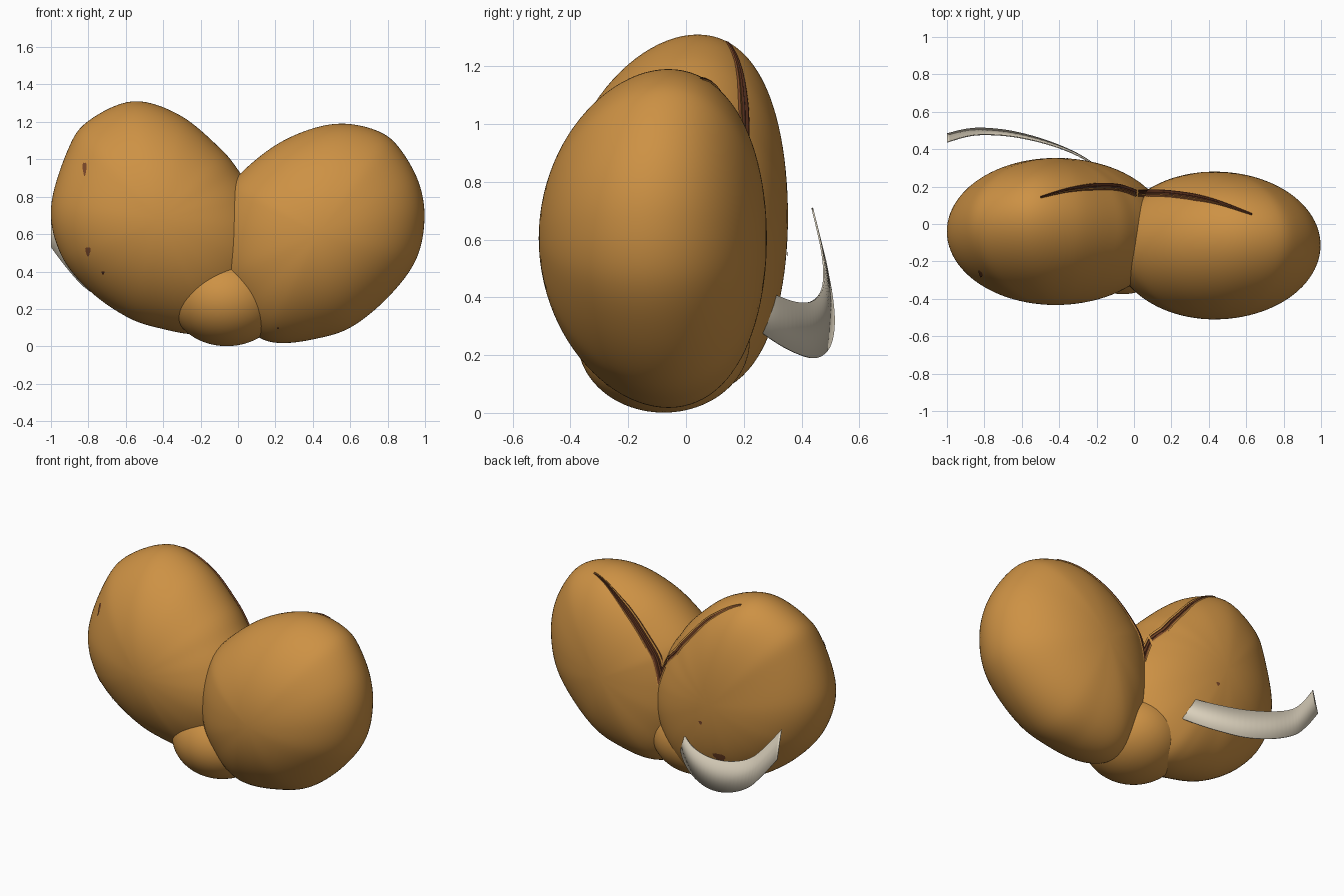
import bpy, math
from mathutils import Vector
from mathutils.bvhtree import BVHTree

if "Cube" in bpy.data.objects:
    bpy.data.objects.remove(bpy.data.objects["Cube"])


def material(name, rgb):
    m = bpy.data.materials.new(name)
    m.diffuse_color = (*rgb, 1)
    m.use_nodes = True
    m.node_tree.nodes["Principled BSDF"].inputs["Base Color"].default_value = m.diffuse_color
    return m


COOKIE = material("baked_golden", (0.61, 0.285, 0.058))
DARK = material("dark_crust", (0.075, 0.022, 0.009))
BROWN = material("brown_crust", (0.20, 0.065, 0.022))
PAPER = material("paper_cream", (0.70, 0.63, 0.50))


def add_mesh(name, verts, faces, mats, indices=None):
    me = bpy.data.meshes.new(name)
    me.from_pydata(verts, [], faces)
    for m in mats:
        me.materials.append(m)
    if indices:
        for p, i in zip(me.polygons, indices):
            p.material_index = i
    ob = bpy.data.objects.new(name, me)
    bpy.context.collection.objects.link(ob)
    bpy.ops.object.select_all(action='DESELECT')
    bpy.context.view_layer.objects.active = ob
    ob.select_set(True)
    bpy.ops.object.mode_set(mode='EDIT')
    bpy.ops.mesh.select_all(action='SELECT')
    bpy.ops.mesh.normals_make_consistent(inside=False)
    bpy.ops.object.mode_set(mode='OBJECT')
    bpy.ops.object.shade_smooth_by_angle(angle=math.radians(50))
    return ob


def spline(pts, steps, closed):
    """Catmull-Rom curve through the points."""
    pts = [Vector(p) for p in pts]
    n = len(pts)
    get = (lambda i: pts[i % n]) if closed else (lambda i: pts[max(0, min(n - 1, i))])
    out = []
    for i in range(n if closed else n - 1):
        a, b, c, d = (get(i + k) for k in (-1, 0, 1, 2))
        for s in range(steps):
            t = s / steps
            out.append(0.5 * (2 * b + (c - a) * t + (2 * a - 5 * b + 4 * c - d) * t * t
                              + (3 * b - a - 3 * c + d) * t ** 3))
    if not closed:
        out.append(pts[-1])
    return out


def lobe(name, outline, centre, depth, bow, half_height, rings=48):
    """Puffed body: front outline scaled by a half-ellipse through its depth."""
    cx, cy, cz = centre
    loop = spline(outline, 8, True)
    n = len(loop)
    verts, faces = [], []
    for j in range(1, rings):
        a = -math.pi / 2 + math.pi * j / rings
        for p in loop:
            dx, dz = (p[0] - cx) * math.cos(a), (p[1] - cz) * math.cos(a)
            verts.append((cx + dx, cy + depth * math.sin(a) + bow * (dz / half_height) ** 2, cz + dz))
    for j in range(rings - 2):
        for i in range(n):
            k = (i + 1) % n
            faces.append((j * n + i, j * n + k, (j + 1) * n + k, (j + 1) * n + i))
    verts += [(cx, cy - depth, cz), (cx, cy + depth, cz)]
    last = (rings - 2) * n
    for i in range(n):
        k = (i + 1) % n
        faces.append((len(verts) - 2, k, i))
        faces.append((len(verts) - 1, last + i, last + k))
    return add_mesh(name, verts, faces, [COOKIE])


# Cookie body: two big folded halves and the pinched bottom
left = lobe("left_half", [
    (-1, .74), (-.91, 1.05), (-.8, 1.205), (-.56, 1.31), (-.31, 1.235), (-.09, 1.053),
    (.013, .925), (.1, .79), (.17, .6), (.165, .4), (.06, .2), (-.1, .085),
    (-.23, .064), (-.39, .09), (-.58, .15), (-.79, .294), (-.945, .487)],
    (-.42, -.04, .68), .393, .08, .63)
right = lobe("right_half", [
    (.997, .68), (.965, .88), (.86, 1.064), (.75, 1.15), (.575, 1.19), (.4, 1.165), (.2, 1.075),
    (.01, .92), (-.065, .8), (-.11, .6), (-.1, .36), (0, .16), (.1, .055),
    (.22, .018), (.4, .037), (.6, .1), (.8, .26), (.95, .46)],
    (.43, -.115, .605), .395, .055, .59)
tip = lobe("pinched_bottom", [
    (-.06 + .3 * math.cos(i * math.pi / 8), .25 + .249 * math.sin(i * math.pi / 8)) for i in range(16)],
    (-.06, -.077, .25), .298, 0, .25)

# One search tree over the body, for laying details on the surface
verts, polys = [], []
for ob in (left, right, tip):
    base = len(verts)
    verts += [v.co.copy() for v in ob.data.vertices]
    polys += [[base + i for i in p.vertices] for p in ob.data.polygons]
body = BVHTree.FromPolygons(verts, polys)


def on_body(origin, direction, fallback):
    """Surface point and outward normal; nearest point where the ray misses."""
    d = Vector(direction)
    pos, nor = body.ray_cast(Vector(origin), d)[:2]
    if pos is None:
        pos, nor = body.find_nearest(Vector(fallback))[:2]
        return pos, nor
    return pos, (nor if nor.dot(d) < 0 else -nor)


def seam(name, path):
    """Tapered cracked lip laid over the top of the body."""
    cols = [-.021, -.015, -.008, -.002, .004, .011, .016, .023]
    lift = [-.006, .008, .003, .009, .002, .008, .004, -.006]
    kinds = [1, 2, 0, 1, 0, 1, 2]
    pts = spline(path, 12, False)
    vs, fs, ids = [], [], []
    for r, p in enumerate(pts):
        w = 0.25 + 0.75 * min(1, 2.2 * r / (len(pts) - 1))
        for c, h in zip(cols, lift):
            x, y = p[0], p[1] + c * w
            pos, nor = on_body((x, y, 3), (0, 0, -1), (x, y, .8))
            vs.append(pos + nor * h * (0.5 + 0.5 * w))
    n = len(cols)
    for r in range(len(pts) - 1):
        for c in range(n - 1):
            fs.append((r * n + c, r * n + c + 1, (r + 1) * n + c + 1, (r + 1) * n + c))
            ids.append(kinds[c])
    return add_mesh(name, vs, fs, [DARK, BROWN, COOKIE], ids)


# Cracked lips running from each shoulder down to the valley
seam("left_seam", [(-.5, .143), (-.35, .182), (-.2, .2), (-.08, .195), (.01, .165)])
seam("right_seam", [(.63, .052), (.45, .115), (.3, .148), (.15, .165), (.02, .165)])


def spot(name, x, z, rx, rz, side, mat):
    """Thin browned patch on the front (-1) or back (1)."""
    vs = []
    for r in (0.5, 1):
        for i in range(12):
            a = i * math.pi / 6
            s = r * (1 + .2 * math.sin(3 * a))
            px, pz = x + rx * s * math.cos(a), z + rz * s * math.sin(a)
            pos, nor = on_body((px, 3 * side, pz), (0, -side, 0), (px, .2 * side, pz))
            vs.append(pos + nor * .004)
    fs = [tuple(range(12))]
    fs += [(i, (i + 1) % 12, 12 + (i + 1) % 12, 12 + i) for i in range(12)]
    add_mesh(name, vs, fs, [mat])


# Browned spots
for i, s in enumerate([(-.818, .95, .011, .036, -1, BROWN), (-.8, .51, .014, .024, -1, BROWN),
                       (-.72, .395, .007, .01, -1, DARK), (.215, .1, .005, .005, -1, DARK),
                       (-.35, .55, .012, .012, 1, BROWN), (-.45, .33, .04, .03, 1, BROWN)]):
    spot("spot_%d" % (i + 1), *s)

# Paper slip curling out of the back
lower = spline([(0, .15, .37), (-.1, .22, .31), (-.2, .31, .245), (-.32, .385, .205), (-.48, .45, .19),
                (-.65, .495, .225), (-.8, .512, .30), (-.9, .506, .40), (-1, .482, .53)], 5, False)
upper = spline([(0, .15, .51), (-.1, .235, .44), (-.2, .305, .41), (-.32, .375, .385), (-.48, .432, .385),
                (-.65, .468, .42), (-.8, .478, .485), (-.9, .467, .58), (-1, .437, .71)], 5, False)
n = len(lower)
slip = add_mesh("paper_slip", lower + upper,
                [(i, i + 1, n + i + 1, n + i) for i in range(n - 1)], [PAPER])
solid = slip.modifiers.new("thickness", 'SOLIDIFY')
solid.thickness = 0.006
solid.offset = 0
